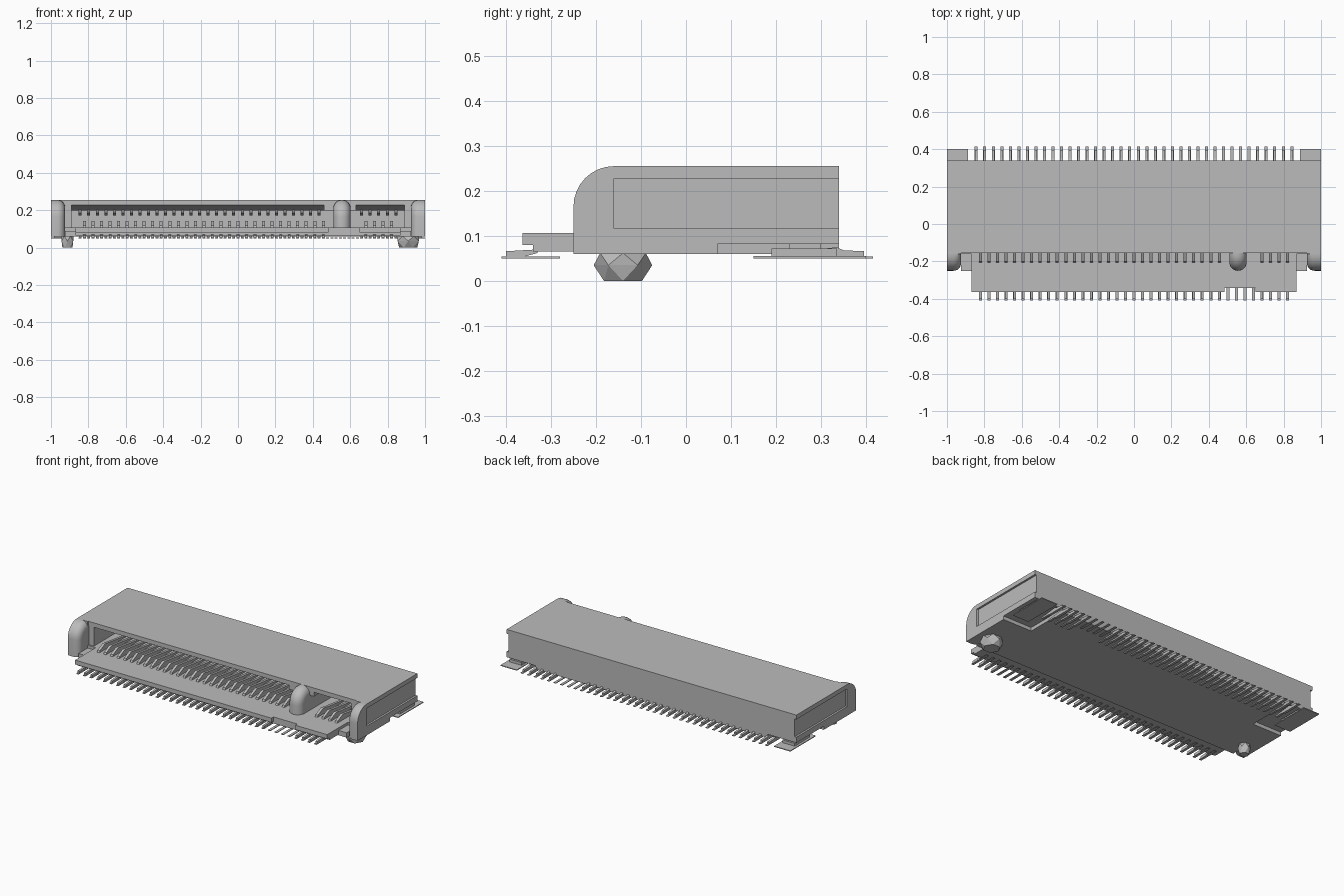
import bpy, bmesh, math

old = bpy.data.objects.get("Cube")
if old:
    bpy.data.objects.remove(old, do_unlink=True)

grey = bpy.data.materials.new("plain grey")
grey.use_nodes = True
grey.diffuse_color = (0.5, 0.5, 0.5, 1)
grey.node_tree.nodes["Principled BSDF"].inputs["Base Color"].default_value = (0.5, 0.5, 0.5, 1)


def loft(bm, rings):
    """Skin equal-length rings of points and cap both ends."""
    loops = [[bm.verts.new(p) for p in ring] for ring in rings]
    n = len(loops[0])
    for a, b in zip(loops, loops[1:]):
        for i in range(n):
            j = (i + 1) % n
            bm.faces.new((a[i], a[j], b[j], b[i]))
    bm.faces.new(loops[0][::-1])
    bm.faces.new(loops[-1])


def extrude(bm, profile, x0, x1):
    loft(bm, [[(x, y, z) for y, z in profile] for x in (x0, x1)])


def box(bm, x0, x1, y0, y1, z0, z1):
    extrude(bm, [(y0, z0), (y1, z0), (y1, z1), (y0, z1)], x0, x1)


def finish(name, bm, smooth=False):
    bmesh.ops.recalc_face_normals(bm, faces=bm.faces)
    mesh = bpy.data.meshes.new(name)
    bm.to_mesh(mesh)
    bm.free()
    mesh.materials.append(grey)
    obj = bpy.data.objects.new(name, mesh)
    bpy.context.collection.objects.link(obj)
    if smooth:
        bpy.ops.object.select_all(action='DESELECT')
        obj.select_set(True)
        bpy.context.view_layer.objects.active = obj
        bpy.ops.object.shade_smooth_by_angle(angle=math.radians(35))
    return obj


TOP, BASE, BACK, LIP, FLOOR = 0.255, 0.06, 0.34, -0.155, 0.107
PITCH = 0.0456


def in_key(x):
    return 0.47 < x < 0.64


# Housing with the card slot; its end sections are raised over the solder tabs
def housing_profile(raised):
    return [(LIP, TOP), (BACK, TOP), (BACK, raised), (0.07, raised), (0.07, BASE),
            (-0.25, BASE), (-0.25, 0.09), (-0.16, 0.09), (-0.16, FLOOR),
            (0.1, FLOOR), (0.1, 0.2), (0, 0.2), (LIP, 0.228)]


bm = bmesh.new()
extrude(bm, [p for i, p in enumerate(housing_profile(BASE)) if i not in (3, 4)], -0.8, 0.8)
for s in (-1, 1):
    extrude(bm, housing_profile(0.082), s * 0.8, s * 0.925)
finish("housing", bm)

# Slot end walls and the filled section around the key
bm = bmesh.new()
for s in (-1, 1):
    box(bm, *sorted((s * 0.89, s * 0.925)), -0.15, 0.1, 0.09, 0.23)
box(bm, 0.46, 0.63, -0.152, 0.1, 0.2, 0.235)
finish("slot_walls", bm)

# Side walls with a shallow recess that runs out at the back
bm = bmesh.new()
for s in (-1, 1):
    inner, outer = s * 0.925, s
    box(bm, inner, s * 0.988, -0.16, BACK, 0.117, 0.228)
    box(bm, inner, outer, -0.16, BACK, 0.228, TOP)
    extrude(bm, [(-0.16, BASE), (0.07, BASE), (0.07, 0.082), (BACK, 0.082),
                 (BACK, 0.117), (-0.16, 0.117)], inner, outer)
finish("side_walls", bm)


# Rounded nose shape, inset by d
def nose(d, back, low):
    arc = [(-0.16 - (0.09 - d) * math.cos(a), 0.165 + (0.09 - d) * math.sin(a))
           for a in (math.pi / 2 * i / 8 for i in range(9))]
    return [(back, low), (-0.25 + d, low)] + arc + [(back, TOP - d)]


def rounded(bm, steps, back, low):
    loft(bm, [[(x, y, z) for y, z in nose(d, back, low)] for x, d in steps])


def fillet(radius):
    """Distance from the end and inset along a quarter round."""
    for i in range(7):
        a = math.pi / 2 * i / 6
        yield radius * (1 - math.sin(a)), radius * (1 - math.cos(a))


for s, name in ((1, "left_ear"), (-1, "right_ear")):
    bm = bmesh.new()
    steps = [(s, 0)] + [(s * (0.925 + e), d) for e, d in list(fillet(0.04))]
    rounded(bm, steps, -0.16, BASE)
    finish(name, bm, True)

bm = bmesh.new()
curve = list(fillet(0.045))
rounded(bm, [(0.51 + e, d) for e, d in curve[::-1]] +
        [(0.602 - e, d) for e, d in curve], 0.1, 0.09)
finish("key_post", bm, True)

# Front ledge, notched in front of the key
bm = bmesh.new()
for x0, x1, front in ((-0.87, 0.485, -0.363), (0.485, 0.65, -0.343), (0.65, 0.87, -0.363)):
    extrude(bm, [(front, 0.08), (front, FLOOR), (-0.155, FLOOR), (-0.155, 0.065),
                 (-0.34, 0.065), (-0.34, 0.08)], x0, x1)
finish("front_ledge", bm)

# Spring contacts, solder pins and pads of both rows
contacts, pins, pads = bmesh.new(), bmesh.new(), bmesh.new()
for i in range(37):
    x = (i - 18) * PITCH
    box(pads, x - 0.008, x + 0.008, -0.41, -0.28, 0.05, 0.054)
    if not in_key(x):
        extrude(pins, [(-0.4, 0.054), (-0.4, 0.066), (-0.33, 0.07), (-0.33, 0.062),
                       (-0.36, 0.054)], x - 0.007, x + 0.007)
        extrude(contacts, [(-0.21, 0.1), (-0.2, 0.118), (-0.15, 0.142), (-0.1, 0.135),
                           (0.1, 0.11), (0.1, 0.1)], x - 0.008, x + 0.008)
for i in range(38):
    x = (i - 18.5) * PITCH
    box(pads, x - 0.008, x + 0.008, 0.28, 0.415, 0.05, 0.054)
    if not in_key(x):
        extrude(pins, [(0.22, 0.054), (0.22, 0.062), (0.335, 0.075), (0.35, 0.068),
                       (0.395, 0.066), (0.395, 0.054)], x - 0.007, x + 0.007)
        extrude(contacts, [(-0.09, 0.205), (-0.08, 0.185), (-0.04, 0.172), (0.1, 0.19),
                           (0.1, 0.205)], x - 0.008, x + 0.008)
finish("spring_contacts", contacts)
finish("solder_pins", pins)
finish("solder_pads", pads)

# Hold-down tabs at the rear corners
bm = bmesh.new()
for s in (-1, 1):
    box(bm, *sorted((s * 0.888, s)), 0.15, 0.4, 0.05, 0.055)
    box(bm, *sorted((s * 0.9, s * 0.985)), 0.19, 0.335, 0.055, 0.072)
    box(bm, *sorted((s * 0.92, s * 0.97)), 0.23, 0.3, 0.072, 0.084)
finish("hold_down_tabs", bm)

# Faceted locating pegs of two sizes
for name, x, size in (("left_peg", 0.91, 0.065), ("right_peg", -0.912, 0.036)):
    bm = bmesh.new()
    rings = []
    for z, r, turn in ((0.062, 0.9, 0), (0.035, 1, 0.5), (0, 0.75, 0)):
        angles = [math.tau * (k + turn) / 6 for k in range(6)]
        rings.append([(x + size * r * math.cos(a), -0.14 + size * r * math.sin(a), z)
                      for a in angles])
    loft(bm, rings)
    bmesh.ops.triangulate(bm, faces=[f for f in bm.faces if len(f.verts) == 4])
    finish(name, bm)
